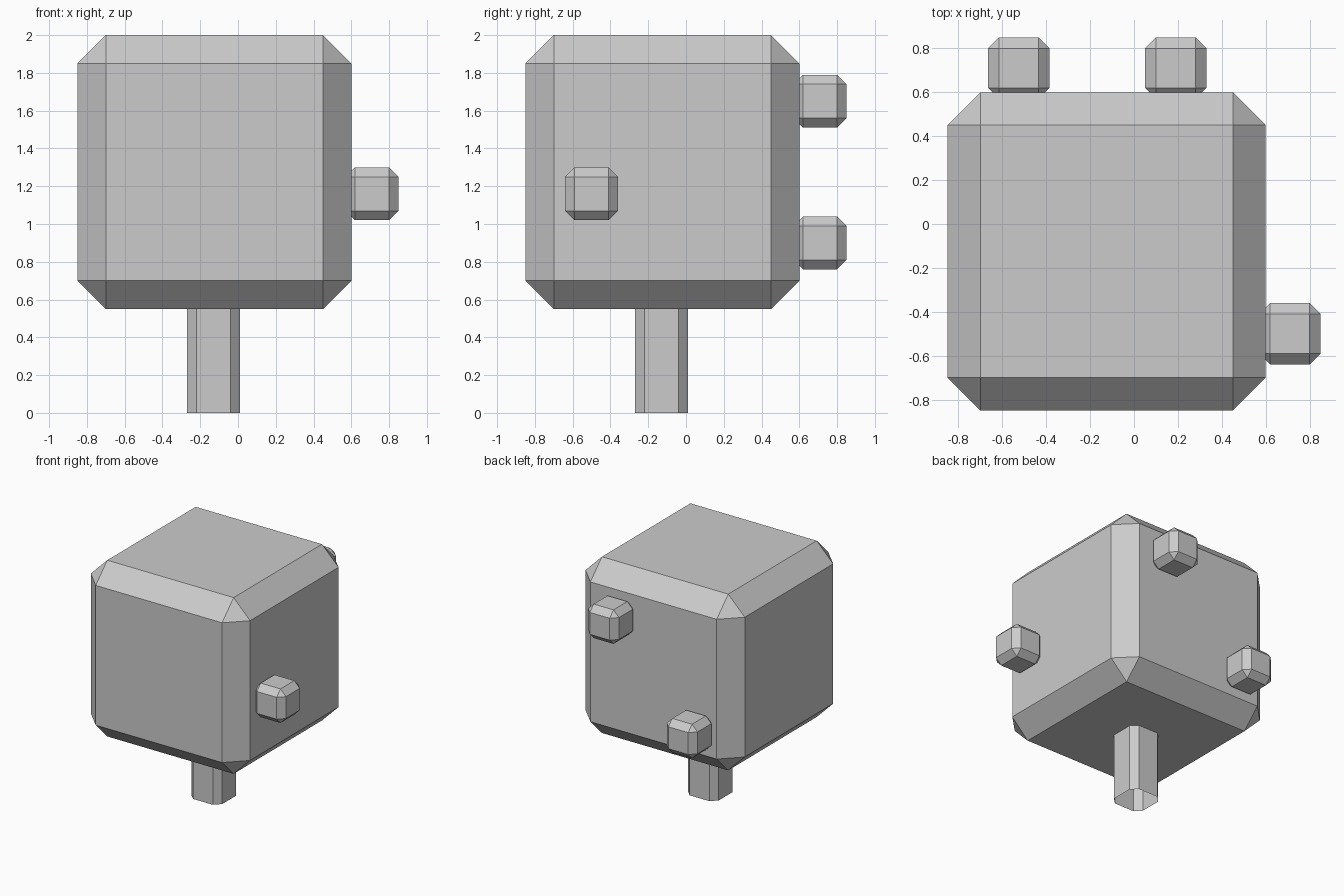
import bpy, bmesh
from mathutils import Matrix, Vector

if "Cube" in bpy.data.objects:
    bpy.data.objects.remove(bpy.data.objects["Cube"])


def block(name, centre, size, chamfer, upright_only=False):
    """Chamfered box; upright_only makes an open-ended tube with bevelled vertical edges."""
    bm = bmesh.new()
    bmesh.ops.create_cube(bm, size=1, matrix=Matrix.Diagonal((*size, 1)))
    if upright_only:
        bm.normal_update()
        caps = [f for f in bm.faces if abs(f.normal.z) > 0.9]
        bmesh.ops.delete(bm, geom=caps, context='FACES_ONLY')
        edges = [e for e in bm.edges if abs(e.verts[0].co.z - e.verts[1].co.z) > 0.01]
    else:
        edges = bm.edges[:]
    bmesh.ops.bevel(bm, geom=edges, offset=chamfer, segments=1,
                    affect='EDGES', profile=0.5)
    mesh = bpy.data.meshes.new(name)
    bm.to_mesh(mesh)
    bm.free()
    obj = bpy.data.objects.new(name, mesh)
    obj.location = Vector(centre)
    bpy.context.collection.objects.link(obj)
    return obj


# Large leafy crown
block("crown", (-0.125, -0.125, 1.275), (1.45, 1.45, 1.45), 0.15)

# Hollow trunk, open at the bottom
block("trunk", (-0.13, -0.13, 0.28), (0.28, 0.28, 0.56), 0.05, upright_only=True)

# Small fruits set into the right and back faces
fruits = {
    "fruit_right": (0.71, -0.50, 1.16),
    "fruit_back_upper": (0.19, 0.71, 1.65),
    "fruit_back_lower": (-0.525, 0.71, 0.90),
}
for name, centre in fruits.items():
    block(name, centre, (0.28, 0.28, 0.28), 0.05)
